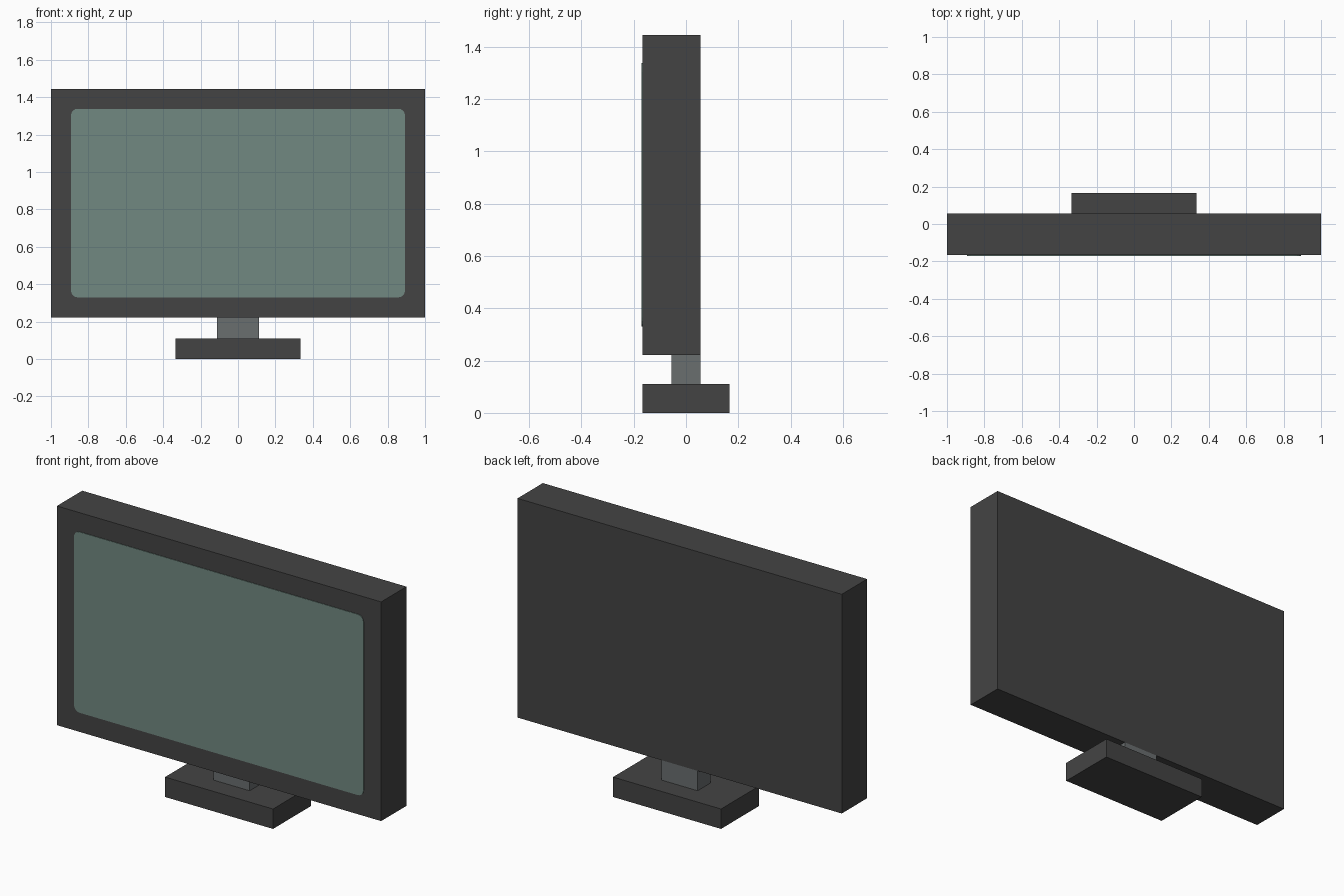
import bpy
import bmesh

cube = bpy.data.objects.get("Cube")
if cube:
    bpy.data.objects.remove(cube, do_unlink=True)


def linear(c):
    c /= 255
    return c / 12.92 if c <= 0.04045 else ((c + 0.055) / 1.055) ** 2.4


def material(name, rgb):
    color = (*[linear(c) for c in rgb], 1)
    mat = bpy.data.materials.new(name)
    mat.use_nodes = True
    mat.diffuse_color = color
    mat.node_tree.nodes["Principled BSDF"].inputs["Base Color"].default_value = color
    return mat


def box(name, low, high, mat, corner=0):
    """Box between two corners; corner rounds the edges that run front to back."""
    bm = bmesh.new()
    bmesh.ops.create_cube(bm, size=1)
    for v in bm.verts:
        v.co = [high[i] if v.co[i] > 0 else low[i] for i in range(3)]
    if corner:
        edges = [e for e in bm.edges
                 if abs(e.verts[0].co.y - e.verts[1].co.y) > 1e-5]
        bmesh.ops.bevel(bm, geom=edges, offset=corner, offset_type='OFFSET',
                        segments=4, profile=0.5, affect='EDGES')
    bmesh.ops.recalc_face_normals(bm, faces=bm.faces)
    mesh = bpy.data.meshes.new(name)
    bm.to_mesh(mesh)
    bm.free()
    mesh.materials.append(mat)
    obj = bpy.data.objects.new(name, mesh)
    bpy.context.collection.objects.link(obj)
    return obj


dark = material("dark casing", (68, 68, 68))
grey = material("grey metal", (106, 110, 111))
green = material("screen green", (113, 137, 129))

# Stand
box("base", (-0.333, -0.167, 0), (0.333, 0.167, 0.111), dark)
box("neck", (-0.111, -0.056, 0.111), (0.111, 0.056, 0.222), grey)

# Display: casing with a thin rounded panel on its front
box("casing", (-1, -0.167, 0.222), (1, 0.056, 1.444), dark)
box("screen", (-0.893, -0.17, 0.33), (0.893, -0.165, 1.338), green, corner=0.035)
